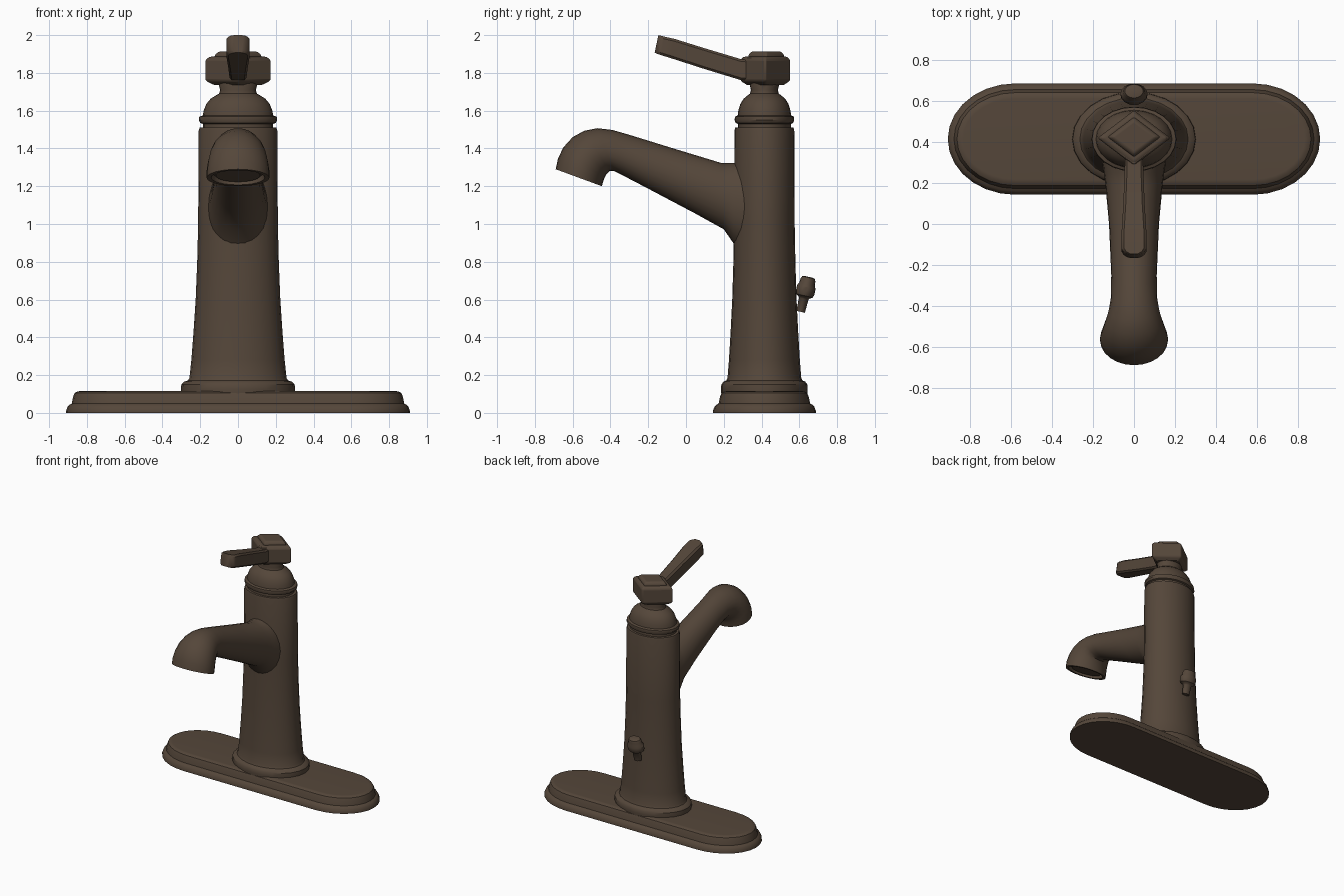
import bpy, bmesh, math
from mathutils import Matrix

CY = 0.415      # y of the column axis
SQ = 0.76       # everything round is squashed in depth

bronze = bpy.data.materials.new("oiled bronze")
bronze.diffuse_color = (0.09, 0.062, 0.042, 1)


def loft(name, rings, angle=35, bevel=0, matrix=None):
    """Skin a list of equal closed rings and cap both ends."""
    bm = bmesh.new()
    vs = [[bm.verts.new(p) for p in r] for r in rings]
    n = len(rings[0])
    for a, b in zip(vs, vs[1:]):
        for i in range(n):
            j = (i + 1) % n
            bm.faces.new((a[i], a[j], b[j], b[i]))
    bm.faces.new(vs[0][::-1])
    bm.faces.new(vs[-1])
    if matrix:
        bm.transform(matrix)
    bmesh.ops.recalc_face_normals(bm, faces=bm.faces)
    me = bpy.data.meshes.new(name)
    bm.to_mesh(me)
    bm.free()
    me.materials.append(bronze)
    ob = bpy.data.objects.new(name, me)
    bpy.context.collection.objects.link(ob)
    if bevel:
        m = ob.modifiers.new("bevel", 'BEVEL')
        m.width, m.segments, m.limit_method = bevel, 3, 'ANGLE'
        m.angle_limit = math.radians(40)
    bpy.ops.object.select_all(action='DESELECT')
    ob.select_set(True)
    bpy.context.view_layer.objects.active = ob
    bpy.ops.object.shade_smooth_by_angle(angle=math.radians(angle))
    return ob


def lathe(name, profile, y=CY, n=24, **kw):
    rings = [[(r * math.cos(t), y + r * SQ * math.sin(t), z)
              for t in (2 * math.pi * i / n for i in range(n))]
             for r, z in profile]
    return loft(name, rings, **kw)


# base plate: long rounded slab with a stepped edge
def plate_ring(inset, z, n=14):
    pts = []
    for s in (1, -1):
        for i in range(n + 1):
            t = -math.pi / 2 + math.pi * i / n
            pts.append((s * (0.58 + (0.33 - inset) * math.cos(t)),
                        CY + s * (0.272 - inset) * math.sin(t), z))
    return pts


loft("base_plate", [plate_ring(i, z) for i, z in (
    (0, 0), (0, 0.012), (0.008, 0.033), (0.018, 0.043), (0.03, 0.05),
    (0.037, 0.085), (0.045, 0.105), (0.06, 0.114), (0.075, 0.115))])

# column with flared foot
lathe("column", [(0.30, 0.10), (0.302, 0.125), (0.30, 0.15), (0.285, 0.165),
                 (0.265, 0.172), (0.257, 0.185), (0.247, 0.28), (0.236, 0.42),
                 (0.224, 0.6), (0.216, 0.8), (0.211, 1.0), (0.208, 1.495),
                 (0.203, 1.51), (0.19, 1.512)])

# domed cap and neck
lathe("cap", [(0.185, 1.50), (0.185, 1.53), (0.20, 1.535), (0.208, 1.55),
              (0.205, 1.568), (0.186, 1.575), (0.182, 1.60), (0.168, 1.635),
              (0.145, 1.663), (0.115, 1.682), (0.10, 1.69), (0.094, 1.71),
              (0.105, 1.745), (0.10, 1.76)])

# diamond handle hub and its raised top
lathe("handle_hub", [(0.135, 1.737), (0.178, 1.757), (0.178, 1.872),
                     (0.155, 1.886)], y=0.42, n=4, bevel=0.014)
lathe("hub_top", [(0.128, 1.87), (0.128, 1.897), (0.105, 1.913)],
      y=0.425, n=4, bevel=0.008)


# handle lever: rounded bar widening to its tip
def bar_ring(y, z0, z1, w, lean=0.0):
    c = 0.012
    h = z1 - z0
    pts = [(-w + c, 0), (w - c, 0), (w, c), (w, h - c),
           (w - c, h), (-w + c, h), (-w, h - c), (-w, c)]
    return [(x, y + lean * z / h, z0 + z) for x, z in pts]


loft("handle_lever", [bar_ring(*a) for a in (
    (0.38, 1.76, 1.865, 0.045), (0.29, 1.762, 1.873, 0.045),
    (0.10, 1.82, 1.93, 0.052), (-0.08, 1.878, 1.98, 0.062, 0.02),
    (-0.135, 1.895, 1.992, 0.062, 0.02), (-0.155, 1.902, 1.997, 0.05, 0.02),
    (-0.166, 1.907, 2.0, 0.03, 0.02))])


# spout: sections given by upper point, lower point and half width
def section(top, low, w, n=24):
    cy, cz = (top[0] + low[0]) / 2, (top[1] + low[1]) / 2
    dy, dz = (top[0] - low[0]) / 2, (top[1] - low[1]) / 2
    return [(w * math.sin(t), cy + dy * math.cos(t), cz + dz * math.cos(t))
            for t in (2 * math.pi * i / n for i in range(n))]


loft("spout", [section(*s) for s in (
    ((0.36, 1.35), (0.36, 0.79), 0.165),
    ((0.25, 1.322), (0.25, 0.90), 0.148),
    ((0.19, 1.322), (0.20, 0.972), 0.14),
    ((-0.05, 1.395), (0.05, 1.055), 0.122),
    ((-0.30, 1.472), (-0.20, 1.187), 0.111),
    ((-0.39, 1.498), (-0.33, 1.255), 0.113),
    ((-0.47, 1.507), (-0.38, 1.28), 0.124),
    ((-0.54, 1.493), (-0.405, 1.28), 0.138),
    ((-0.60, 1.46), (-0.42, 1.265), 0.15),
    ((-0.65, 1.405), (-0.433, 1.24), 0.16),
    ((-0.678, 1.345), (-0.44, 1.22), 0.166),
    ((-0.69, 1.29), (-0.445, 1.20), 0.166),
    ((-0.672, 1.284), (-0.463, 1.207), 0.142),
    ((-0.662, 1.31), (-0.453, 1.233), 0.136))])

# aerator disc inside the mouth
loft("aerator", [section((-0.645, 1.305), (-0.465, 1.239), 0.118),
                 section((-0.651, 1.289), (-0.471, 1.223), 0.118),
                 section((-0.632, 1.281), (-0.49, 1.230), 0.09)])

# lift knob behind the column, leaning back
lathe("lift_knob", [(0.03, 0), (0.034, 0.07), (0.04, 0.078), (0.06, 0.088),
                    (0.066, 0.105), (0.066, 0.135), (0.055, 0.15),
                    (0.053, 0.172), (0.045, 0.186), (0.03, 0.19)],
      y=0, n=16, matrix=Matrix.Translation((0, 0.607, 0.535)) @
      Matrix.Rotation(math.radians(-13), 4, 'X'))
